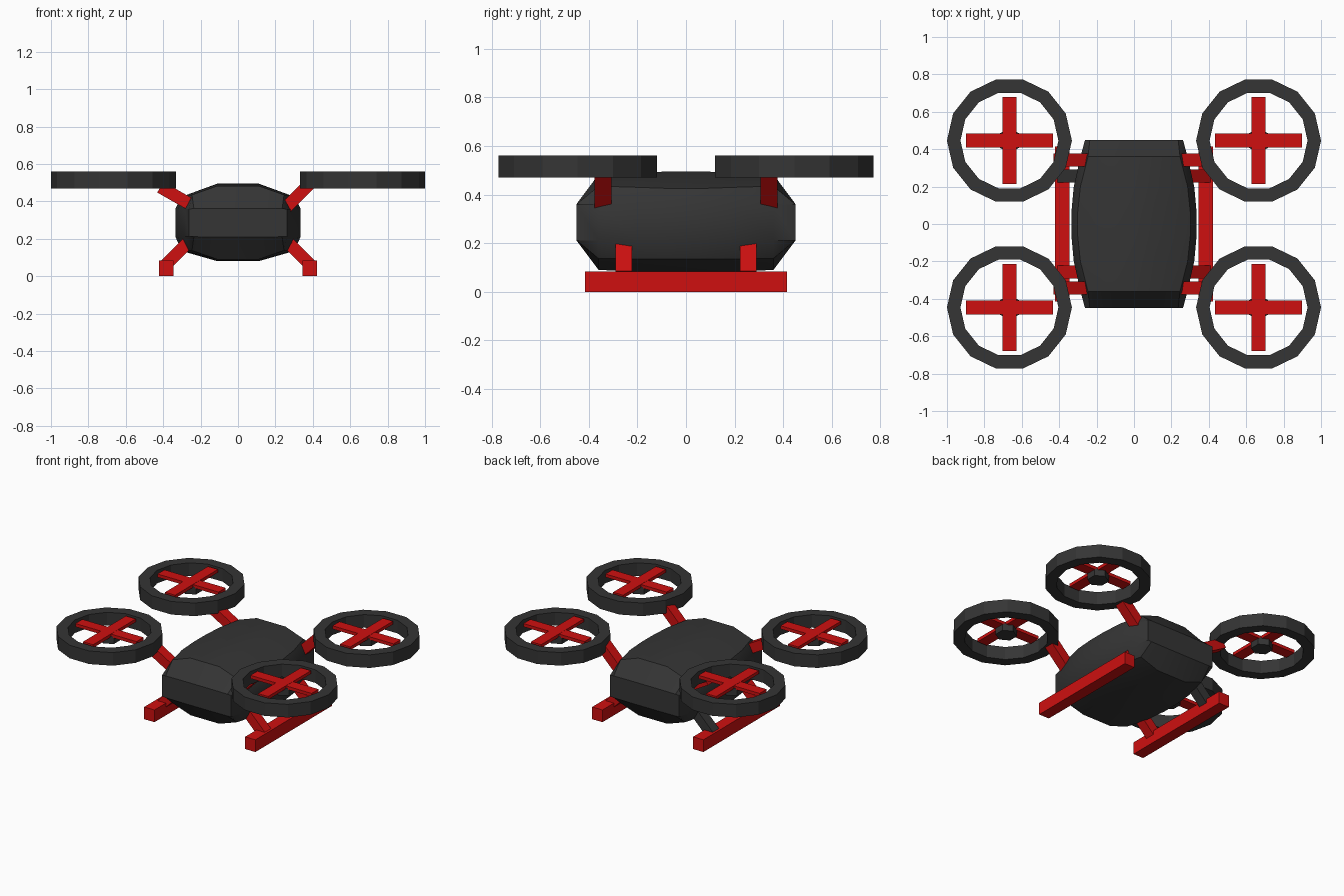
import bpy, bmesh, math
from mathutils import Vector, Matrix

if "Cube" in bpy.data.objects:
    bpy.data.objects.remove(bpy.data.objects["Cube"])


def material(name, col):
    m = bpy.data.materials.new(name)
    m.diffuse_color = (*col, 1)
    m.use_nodes = True
    m.node_tree.nodes["Principled BSDF"].inputs["Base Color"].default_value = m.diffuse_color
    return m


DARK = material("dark_shell", (0.035, 0.035, 0.035))
RED = material("red_trim", (0.62, 0.005, 0.005))


def finish(name, bm, mat, smooth=False):
    bmesh.ops.recalc_face_normals(bm, faces=bm.faces)
    me = bpy.data.meshes.new(name)
    bm.to_mesh(me)
    bm.free()
    me.materials.append(mat)
    ob = bpy.data.objects.new(name, me)
    bpy.context.collection.objects.link(ob)
    if smooth:
        bpy.ops.object.select_all(action='DESELECT')
        ob.select_set(True)
        bpy.context.view_layer.objects.active = ob
        bpy.ops.object.shade_smooth_by_angle(angle=math.radians(28))
    return ob


def add_box(bm, loc, size):
    bmesh.ops.create_cube(bm, size=1, matrix=Matrix.Translation(loc) @ Matrix.Diagonal((*size, 1)))


def strut(name, start, end, thick, depth, mat):
    """Square bar between two points lying in an xz plane."""
    a, b = Vector(start), Vector(end)
    d = b - a
    rot = Matrix.Rotation(-math.atan2(d.z, d.x), 4, 'Y')
    bm = bmesh.new()
    bmesh.ops.create_cube(bm, size=1, matrix=Matrix.Translation((a + b) / 2) @ rot
                          @ Matrix.Diagonal((d.length, depth, thick, 1)))
    finish(name, bm, mat)


# Body: barrel lofted along y, closing to narrow upright bands at both ends
def section(w, top, bottom, corner_top, corner_bottom, k):
    half = [(0.11, bottom), (k * w, corner_bottom), (w, 0.212),
            (w, 0.36), (k * w, corner_top), (0.11, top)]
    return half + [(-x, z) for x, z in reversed(half)]


stations = [(0.45, (0.262, 0.362, 0.21, 0.361, 0.211, 0.9)),
            (0.36, (0.286, 0.483, 0.09, 0.435, 0.137, 0.86)),
            (0.20, (0.322, 0.492, 0.083, 0.43, 0.135, 0.89)),
            (0.06, (0.335, 0.495, 0.08, 0.425, 0.135, 0.9))]
stations += [(-y, s) for y, s in reversed(stations)]
bm = bmesh.new()
rings = [[bm.verts.new((x, y, z)) for x, z in section(*s)] for y, s in stations]
for r0, r1 in zip(rings, rings[1:]):
    for i in range(len(r0)):
        j = (i + 1) % len(r0)
        bm.faces.new((r0[i], r0[j], r1[j], r1[i]))
bm.faces.new(rings[0])
bm.faces.new(rings[-1])
finish("body", bm, DARK, smooth=True)

SIDES = 14
for sx, side in ((-1, "left"), (1, "right")):
    # Landing skid
    bm = bmesh.new()
    add_box(bm, (sx * 0.384, 0, 0.042), (0.078, 0.83, 0.084))
    finish(f"{side}_skid", bm, RED)

    for sy, end in ((-1, "front"), (1, "back")):
        tag = f"{end}_{side}"
        # Leg down to the skid; one leg is dark
        strut(f"{tag}_leg", (sx * 0.25, sy * 0.257, 0.197), (sx * 0.385, sy * 0.257, 0.062),
              0.065, 0.068, DARK if (sx, sy) == (-1, 1) else RED)
        # Arm up to the rotor guard, shallower on the left
        a, b = ((-0.23, 0.37), (-0.415, 0.476)) if sx < 0 else ((0.235, 0.345), (0.385, 0.495))
        strut(f"{tag}_arm", (a[0], sy * 0.342, a[1]), (b[0], sy * 0.342, b[1]), 0.066, 0.07, RED)

        cx, cy = sx * 0.666, sy * 0.446
        # Rotor guard ring
        bm = bmesh.new()
        loop = []
        for i in range(SIDES):
            t = 2 * math.pi * i / SIDES
            loop.append([bm.verts.new((cx + r * math.cos(t), cy + r * math.sin(t), z))
                         for r, z in ((0.334, 0.47), (0.334, 0.56), (0.262, 0.56), (0.262, 0.47))])
        for i in range(SIDES):
            p, q = loop[i], loop[(i + 1) % SIDES]
            for k in range(4):
                bm.faces.new((p[k], q[k], q[(k + 1) % 4], p[(k + 1) % 4]))
        finish(f"{tag}_rotor_guard", bm, DARK)
        # Crossed rotor blades
        bm = bmesh.new()
        add_box(bm, (cx, cy, 0.546), (0.465, 0.076, 0.022))
        add_box(bm, (cx, cy, 0.547), (0.076, 0.465, 0.022))
        finish(f"{tag}_rotor_blades", bm, RED)
        # Motor hub
        bm = bmesh.new()
        bmesh.ops.create_cone(bm, cap_ends=True, segments=6, radius1=0.068, radius2=0.068,
                              depth=0.05, matrix=Matrix.Translation((cx, cy, 0.518)))
        finish(f"{tag}_rotor_hub", bm, DARK)
